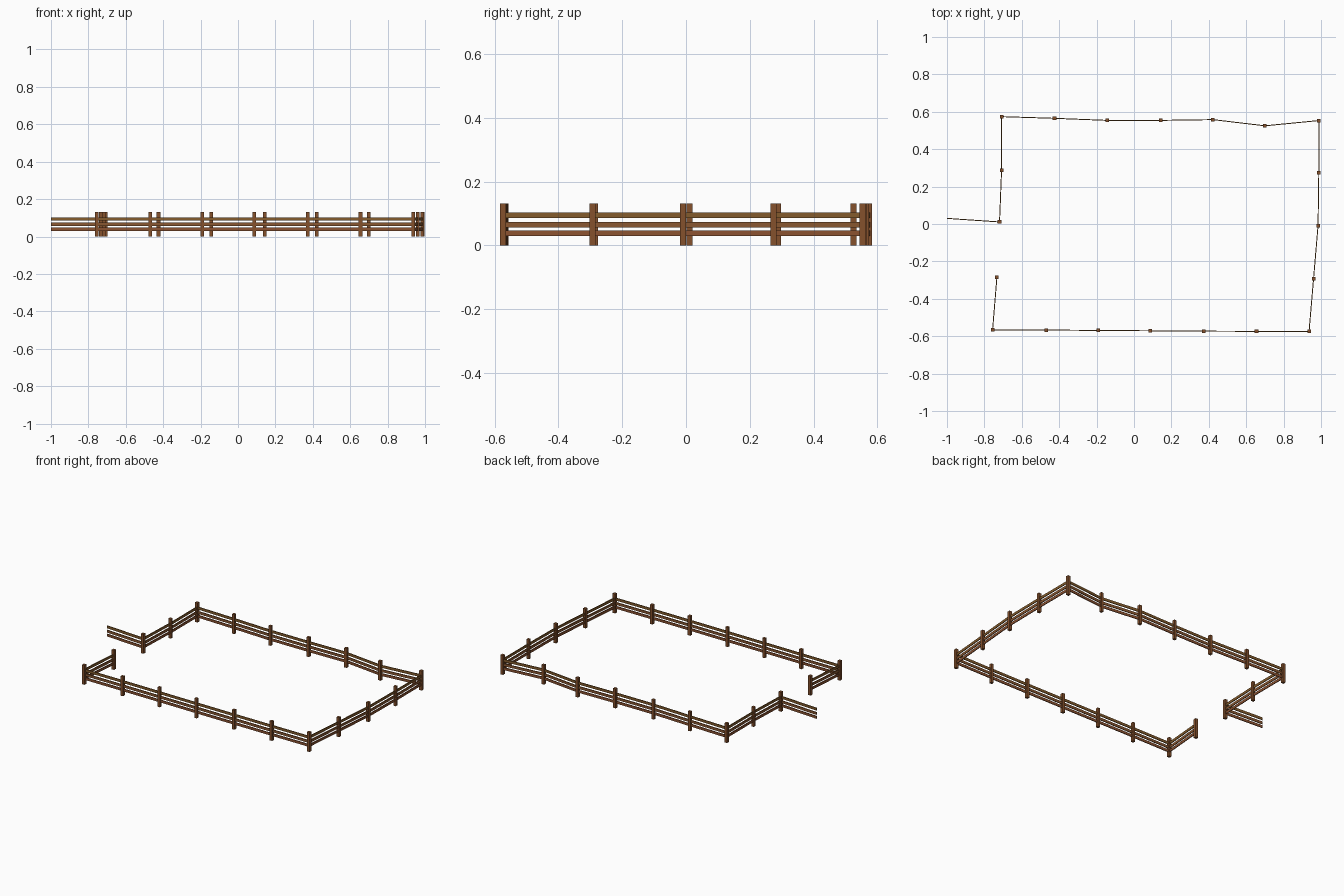
import bpy, math
from mathutils import Vector

if "Cube" in bpy.data.objects:
    bpy.data.objects.remove(bpy.data.objects["Cube"])

POST_W, POST_H = 0.019, 0.132
RAIL_T, RAIL_H = 0.005, 0.0175


def material(name, rgb):
    m = bpy.data.materials.new(name)
    m.diffuse_color = (*rgb, 1)
    m.use_nodes = True
    m.node_tree.nodes["Principled BSDF"].inputs["Base Color"].default_value = m.diffuse_color
    return m


post_wood = material("post brown", (0.235, 0.082, 0.025))
rails = [  # name, centre height, material
    ("lower_rail", 0.0385, material("reddish brown", (0.26, 0.085, 0.03))),
    ("middle_rail", 0.065, material("mid brown", (0.25, 0.095, 0.03))),
    ("top_rail", 0.094, material("olive brown", (0.23, 0.105, 0.025))),
]


def box(name, centre, size, mat, angle=0):
    bpy.ops.mesh.primitive_cube_add(size=1, location=centre, rotation=(0, 0, angle))
    o = bpy.context.object
    o.name = name
    o.scale = size
    o.data.materials.append(mat)


# Fence line from the loose rail end, round the paddock, to the gate post
path = [Vector(p) for p in (
    (-1.0, 0.030), (-0.719, 0.011), (-0.708, 0.288), (-0.708, 0.574),
    (-0.425, 0.565), (-0.144, 0.554), (0.142, 0.554), (0.422, 0.558),
    (0.700, 0.525), (0.988, 0.553), (0.988, 0.275), (0.984, -0.009),
    (0.960, -0.293), (0.936, -0.574), (0.655, -0.574), (0.372, -0.573),
    (0.088, -0.571), (-0.190, -0.569), (-0.468, -0.567), (-0.756, -0.566),
    (-0.733, -0.285))]

# Posts at every point except the loose end
for p in path[1:]:
    box("post", (p.x, p.y, POST_H / 2), (POST_W, POST_W, POST_H), post_wood)

# Three rails per span
for a, b in zip(path, path[1:]):
    d, mid = b - a, (a + b) / 2
    for name, z, mat in rails:
        box(name, (mid.x, mid.y, z), (d.length, RAIL_T, RAIL_H), mat, math.atan2(d.y, d.x))
